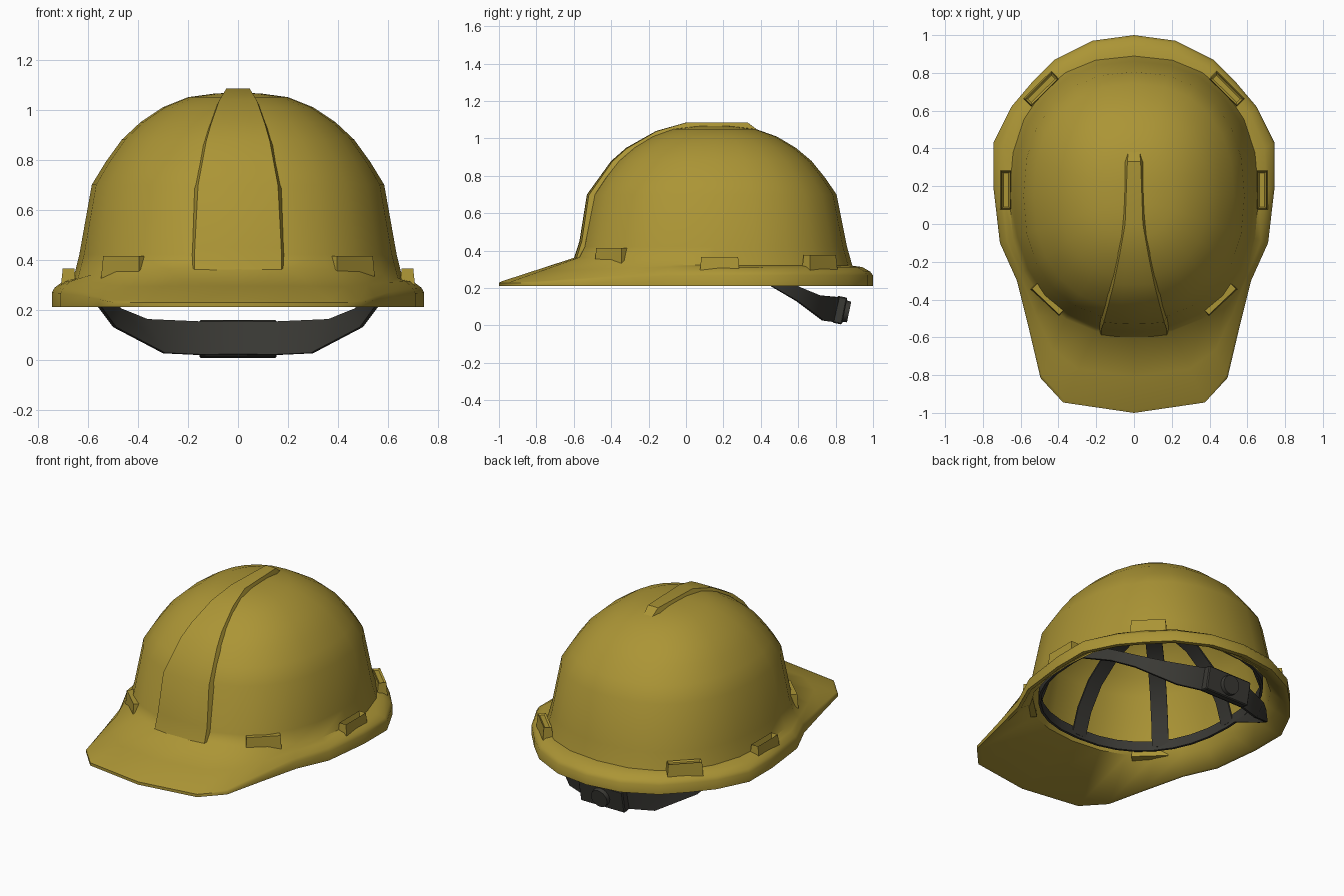
import bpy, bmesh, math
from mathutils import Vector, Matrix

if "Cube" in bpy.data.objects:
    bpy.data.objects.remove(bpy.data.objects["Cube"], do_unlink=True)


def material(name, rgb):
    m = bpy.data.materials.new(name)
    m.use_nodes = True
    m.diffuse_color = (*rgb, 1)
    m.node_tree.nodes["Principled BSDF"].inputs["Base Color"].default_value = (*rgb, 1)
    return m


YELLOW = material("mustard yellow", (0.41, 0.30, 0.036))
DARK = material("charcoal", (0.042, 0.041, 0.035))
N = 24        # sides of the shell
CY = 0.15     # middle of the dome along y
RATIO = 1.12  # dome length over width


def finish(name, bm, mat, angle=35):
    bmesh.ops.recalc_face_normals(bm, faces=bm.faces)
    me = bpy.data.meshes.new(name)
    bm.to_mesh(me)
    bm.free()
    me.materials.append(mat)
    ob = bpy.data.objects.new(name, me)
    bpy.context.collection.objects.link(ob)
    bpy.ops.object.select_all(action="DESELECT")
    ob.select_set(True)
    bpy.context.view_layer.objects.active = ob
    bpy.ops.object.shade_smooth_by_angle(angle=math.radians(angle))


def loft(bm, rings, closed=True):
    """Bridge successive rows of points with quads."""
    rows = [[bm.verts.new(p) for p in r] for r in rings]
    for a, b in zip(rows, rows[1:]):
        n = len(a)
        for i in range(n if closed else n - 1):
            j = (i + 1) % n
            bm.faces.new((a[i], a[j], b[j], b[i]))
    return rows


def ribbon(name, rings, closed, thick):
    """Flat webbing with square edges."""
    bm = bmesh.new()
    loft(bm, rings, closed)
    bmesh.ops.recalc_face_normals(bm, faces=bm.faces)
    bmesh.ops.solidify(bm, geom=bm.faces[:], thickness=thick)
    finish(name, bm, DARK, 30)


def oval_point(a, r):
    """Slightly squared oval; angle 0 is the back."""
    s, c = math.sin(a), math.cos(a)
    return (r * math.copysign(abs(s) ** 0.87, s),
            CY + r * RATIO * math.copysign(abs(c) ** 0.87, c))


def oval(r, z, n=N):
    return [Vector((*oval_point(2 * math.pi * i / n, r), z)) for i in range(n)]


# Shell: dome, brim, rounded lip and hollow inside
profile = [(0.635, 0.42), (0.585, 0.70), (0.53, 0.79), (0.465, 0.88),
           (0.39, 0.95), (0.30, 1.01), (0.20, 1.05), (0.09, 1.065)]
half_rim = [(0, 1), (.22, .97), (.42, .87), (.54, .75), (.65, .62), (.745, .43),
            (.745, .2), (.71, -.1), (.62, -.3), (.555, -.56), (.495, -.815),
            (.375, -.945), (0, -1)]
rim = half_rim + [(-x, y) for x, y in half_rim[-2:0:-1]]


def base_z(y):
    return 0.32 + 0.045 * min(1, max(0, -y / 0.55))


def front(y):
    return min(1, max(0, (-y - 0.05) / 0.75))


def rim_ring(scale, back_z, front_z):
    return [Vector((x * scale, y * scale, back_z + (front_z - back_z) * front(y)))
            for x, y in rim]


base = [Vector((p.x, p.y, base_z(p.y))) for p in oval(0.66, 0)]
lip_top = rim_ring(0.985, 0.288, 0.236)
shoulder = []
for b, t in zip(base, lip_top):
    m = b.lerp(t, 0.55)
    m.z += 0.01 * (1 - front(t.y))
    shoulder.append(m)
lip = [lip_top, rim_ring(1, 0.268, 0.228), rim_ring(1, 0.21, 0.21), rim_ring(0.972, 0.21, 0.21)]
inner_base = [Vector((p.x * 0.95, CY + (p.y - CY) * 0.95, p.z - 0.035)) for p in base]
outer = [oval(r, z) for r, z in profile]
inner = [oval(r * 0.95, z - 0.03) for r, z in profile]
bm = bmesh.new()
rows = loft(bm, outer[::-1] + [base, shoulder] + lip + [inner_base] + inner)
for row, z in ((rows[0], 1.068), (rows[-1], 1.038)):
    pole = bm.verts.new((0, CY, z))
    for i in range(N):
        bm.faces.new((row[i], row[(i + 1) % N], pole))
finish("helmet_shell", bm, YELLOW, 48)

# Raised ridge from the brim over the crown: y, z, half width
path = [(-.603, .35, .175), (-.57, .45, .173), (-.53, .70, .16), (-.40, .88, .127),
        (-.32, .95, .107), (-.16, 1.04, .075), (0, 1.085, .047), (.33, 1.085, .035),
        (.39, 1.04, .03)]
sections = []
for i, (y, z, w) in enumerate(path):
    a, b = path[max(i - 1, 0)], path[min(i + 1, len(path) - 1)]
    t = Vector((0, b[0] - a[0], b[1] - a[1])).normalized()
    n = Vector((0, -t.z, t.y))
    row = []
    for u, depth in ((-1, .035), (-1, 0), (-.5, 0), (0, 0), (.5, 0), (1, 0), (1, .035)):
        x = u * (w + depth * 0.45)
        row.append(Vector((x, y, z)) - n * (depth + 0.42 * x * x))
    sections.append(row)
bm = bmesh.new()
rows = loft(bm, sections, closed=False)
bm.faces.new(rows[0])
bm.faces.new(rows[-1])
finish("crown_ridge", bm, YELLOW, 30)


# Accessory clips around the dome, narrowing upward, with an optional slot
def clip(name, x, y, z0, z1, turn, slot):
    bm = bmesh.new()
    bmesh.ops.create_cube(bm, size=1)
    for v in bm.verts:
        if v.co.z > 0:
            v.co.x *= 0.94
            v.co.y *= 0.75
    top = max(bm.faces, key=lambda f: f.calc_center_median().z)
    bmesh.ops.scale(bm, vec=(0.21, 0.062, z1 - z0), verts=bm.verts)
    bmesh.ops.inset_region(bm, faces=[top], thickness=0.014)
    bmesh.ops.translate(bm, vec=(0, 0, -slot), verts=top.verts)
    bmesh.ops.transform(bm, verts=bm.verts, matrix=Matrix.Translation((x, y, (z0 + z1) / 2))
                        @ Matrix.Rotation(turn, 4, "Z"))
    finish(name, bm, YELLOW, 20)


for side, label in ((1, "left"), (-1, "right")):
    clip("side_clip_" + label, side * 0.678, 0.18, 0.29, 0.365, math.pi / 2, 0.03)
    clip("front_clip_" + label, side * 0.452, -0.395, 0.31, 0.415, side * 0.76, 0)
    clip("rear_clip_" + label, side * 0.49, 0.715, 0.29, 0.378, -side * 0.78, 0.008)

# Headband
ribbon("headband", [oval(0.588, 0.325, 32), oval(0.588, 0.385, 32)], True, 0.015)

# Suspension straps crossing under the crown
leg = [(0.58, 0.345), (0.535, 0.49), (0.45, 0.63), (0.31, 0.75), (0.15, 0.81)]
for k, a in enumerate((0, 0.85, math.pi / 2, -0.85)):
    run = [(a, r, z) for r, z in leg] + [(a + math.pi, r, z) for r, z in leg[::-1]]
    x, y = oval_point(a, 1)
    across = Vector((CY - y, x, 0)).normalized() * 0.048
    pairs = []
    for ang, r, z in run:
        p = Vector((*oval_point(ang, r), z + 0.002 * k))
        pairs.append((p - across, p + across))
    ribbon(f"suspension_strap_{k + 1}", pairs, False, 0.01)

# Nape strap dropping from the sides of the headband
low = [(.588, .18, .345), (.56, .46, .21), (.5, .60, .13), (.3, .74, .025),
       (.155, .79, .018), (0, .79, .018)]
high = [(.588, .25, .39), (.55, .46, .285), (.48, .61, .205), (.37, .72, .16),
        (.155, .82, .15), (0, .82, .15)]
half = [(Vector(p), Vector(q)) for p, q in zip(low, high)]
flip = Matrix.Scale(-1, 4, (1, 0, 0))
ribbon("nape_strap", half + [(flip @ p, flip @ q) for p, q in half[-2::-1]], False, 0.016)

# Adjuster housing and knob at the nape
tilt = Matrix.Translation((0, 0.822, 0.082)) @ Matrix.Rotation(-0.2, 4, "X")
bm = bmesh.new()
bmesh.ops.create_cube(bm, size=1)
bmesh.ops.scale(bm, vec=(0.31, 0.054, 0.146), verts=bm.verts)
bmesh.ops.bevel(bm, geom=bm.edges[:], offset=0.006, segments=1, affect="EDGES")
bmesh.ops.transform(bm, matrix=tilt, verts=bm.verts)
finish("adjuster_housing", bm, DARK)

bm = bmesh.new()
bmesh.ops.create_cone(bm, cap_ends=True, segments=20, radius1=0.06, radius2=0.056, depth=0.03,
                      matrix=tilt @ Matrix.Translation((0, 0.036, 0))
                      @ Matrix.Rotation(-math.pi / 2, 4, "X"))
finish("adjuster_knob", bm, DARK)
